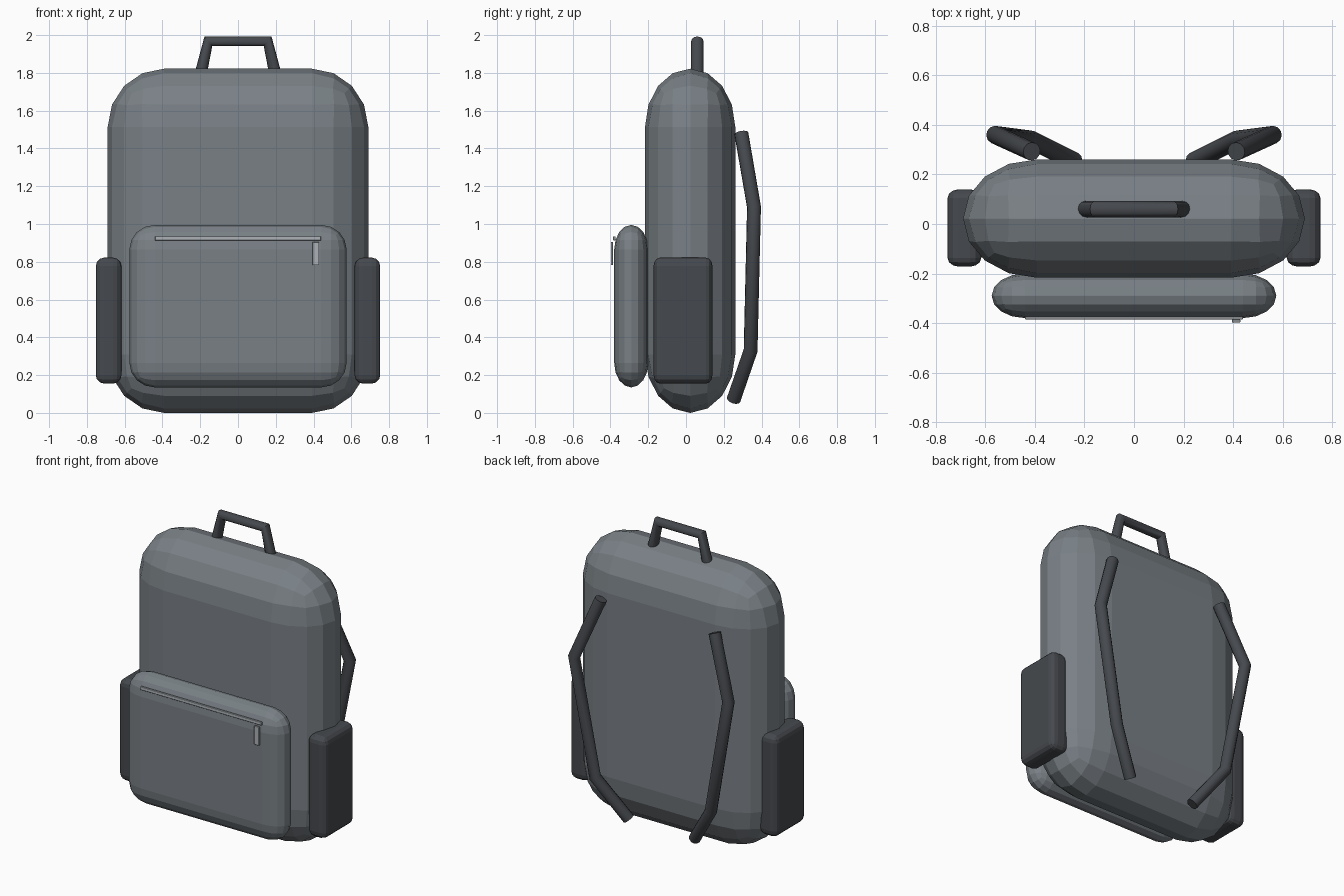
import bpy
import bmesh
from mathutils import Vector

if "Cube" in bpy.data.objects:
    bpy.data.objects.remove(bpy.data.objects["Cube"], do_unlink=True)


def material(name, colour):
    mat = bpy.data.materials.new(name)
    mat.use_nodes = True
    mat.diffuse_color = (*colour, 1)
    mat.node_tree.nodes["Principled BSDF"].inputs["Base Color"].default_value = (*colour, 1)
    return mat


grey = material("grey fabric", (0.19, 0.215, 0.235))
dark = material("dark webbing", (0.06, 0.066, 0.075))
metal = material("zip metal", (0.42, 0.45, 0.48))


def rounded_box(name, low, high, radii, segments, mat):
    """Box between two corners, its edges rounded by a separate radius per axis."""
    low, high, radii = Vector(low), Vector(high), Vector(radii)
    size, centre = high - low, (low + high) / 2
    bm = bmesh.new()
    bmesh.ops.create_cube(bm, size=1)
    # Bevel in a space where every radius is one, then stretch to size
    bmesh.ops.scale(bm, vec=[s / r for s, r in zip(size, radii)], verts=bm.verts)
    bmesh.ops.bevel(bm, geom=bm.edges[:], offset=0.995, segments=segments,
                    profile=0.5, affect="EDGES", clamp_overlap=False)
    bmesh.ops.scale(bm, vec=radii, verts=bm.verts)
    mesh = bpy.data.meshes.new(name)
    bm.to_mesh(mesh)
    bm.free()
    obj = bpy.data.objects.new(name, mesh)
    obj.location = centre
    mesh.materials.append(mat)
    bpy.context.collection.objects.link(obj)
    return obj


def tube(name, points, radius, mat):
    """Capped round tube with sharp bends, turned into a mesh."""
    curve = bpy.data.curves.new(name, "CURVE")
    curve.dimensions = "3D"
    curve.bevel_depth = radius
    curve.bevel_resolution = 4
    curve.use_fill_caps = True
    spline = curve.splines.new("POLY")
    spline.points.add(len(points) - 1)
    for point, co in zip(spline.points, points):
        point.co = (*co, 1)
    curve.materials.append(mat)
    obj = bpy.data.objects.new(name, curve)
    bpy.context.collection.objects.link(obj)
    bpy.ops.object.select_all(action="DESELECT")
    obj.select_set(True)
    bpy.context.view_layer.objects.active = obj
    bpy.ops.object.convert(target="MESH")
    bpy.ops.object.shade_smooth_by_angle(angle=0.6)
    return bpy.context.object


# Main bag and front pocket
rounded_box("main_body", (-0.69, -0.217, 0), (0.69, 0.261, 1.822),
            (0.3, 0.239, 0.31), 4, grey)
rounded_box("front_pocket", (-0.575, -0.38, 0.135), (0.575, -0.2, 0.995),
            (0.135, 0.09, 0.13), 4, grey)

# Zip line and its puller
rounded_box("zip_line", (-0.44, -0.386, 0.913), (0.44, -0.374, 0.935),
            (0.002, 0.002, 0.002), 1, metal)
rounded_box("zip_puller", (0.395, -0.398, 0.782), (0.43, -0.386, 0.905),
            (0.002, 0.002, 0.002), 1, metal)

# Top handle
tube("top_handle", [(-0.203, 0.06, 1.77), (-0.157, 0.06, 1.967),
                    (0.157, 0.06, 1.967), (0.203, 0.06, 1.77)], 0.033, dark)

# Side pockets and shoulder straps, mirrored
strap_path = [(0.413, 0.293, 1.48), (0.56, 0.36, 1.09),
              (0.42, 0.342, 0.33), (0.24, 0.252, 0.07)]
for side, sign in (("left", 1), ("right", -1)):
    inner, outer = sorted((sign * 0.617, sign * 0.753))
    rounded_box(side + "_side_pocket", (inner, -0.172, 0.155), (outer, 0.14, 0.822),
                (0.045, 0.035, 0.045), 3, dark)
    tube(side + "_strap", [(sign * x, y, z) for x, y, z in strap_path], 0.037, dark)
